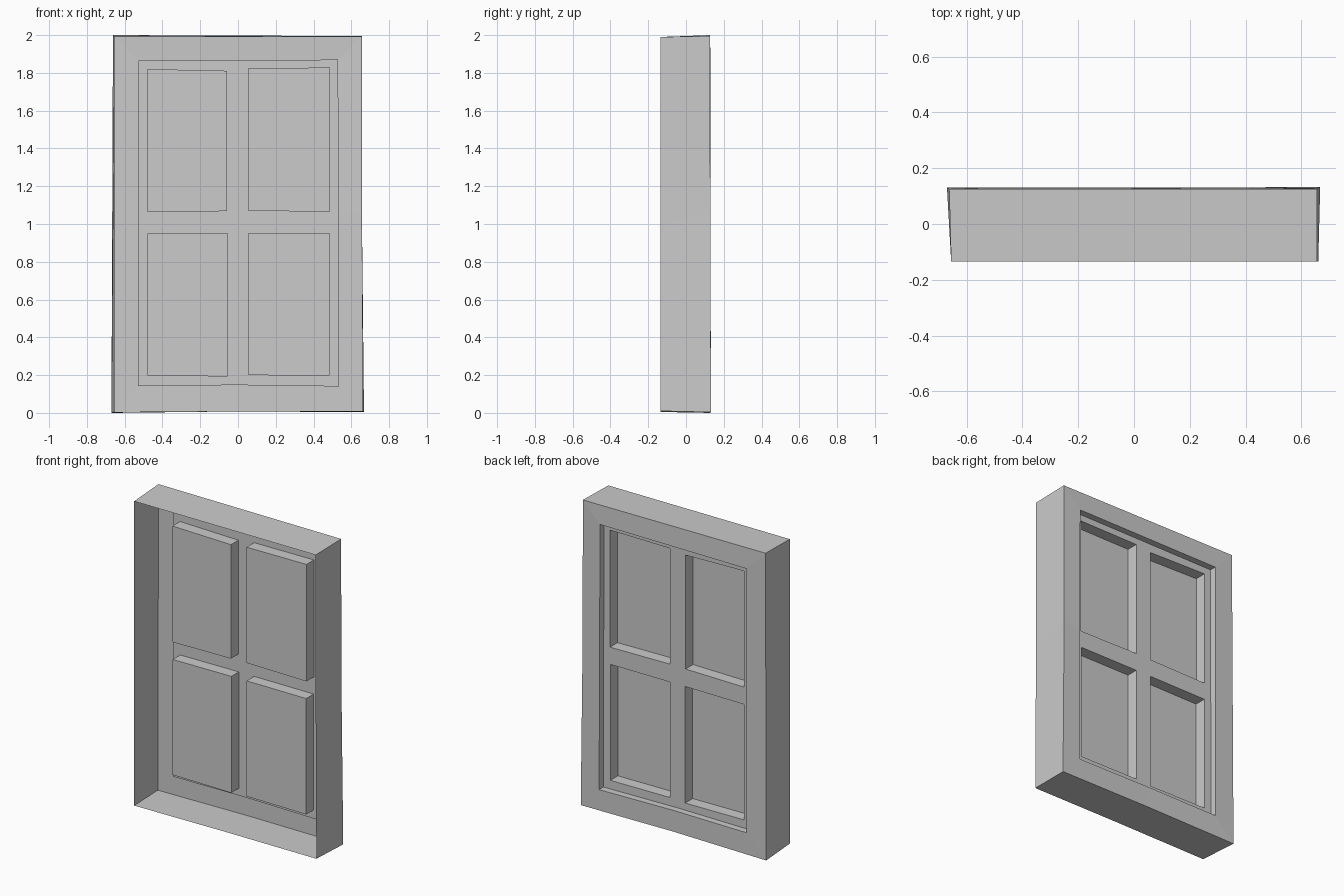
import bpy, bmesh

if "Cube" in bpy.data.objects:
    bpy.data.objects.remove(bpy.data.objects["Cube"])


def make_object(name, bm):
    bmesh.ops.remove_doubles(bm, verts=bm.verts, dist=0.0005)
    bmesh.ops.recalc_face_normals(bm, faces=bm.faces)
    mesh = bpy.data.meshes.new(name)
    bm.to_mesh(mesh)
    bm.free()
    obj = bpy.data.objects.new(name, mesh)
    bpy.context.collection.objects.link(obj)
    return obj


def bridge(bm, a, b):
    """Join two closed loops of points with quads."""
    va, vb = [bm.verts.new(p) for p in a], [bm.verts.new(p) for p in b]
    n = len(a)
    for i in range(n):
        j = (i + 1) % n
        bm.faces.new((va[i], va[j], vb[j], vb[i]))


def at_depth(loop, y):
    return [(p[0], y, p[2]) for p in loop]


STEP_Y, PANE_Y = 0.087, 0.010

# Slightly hand-warped loops: bottom left, bottom middle, bottom right,
# right middle, top right, top left
front_edge = [(-.655, -.135, .005), (0, -.135, .01), (.66, -.135, .01),
              (.655, -.135, 1.0), (.655, -.135, 1.99), (-.655, -.135, 1.99)]
back_edge = [(-.67, .131, 0), (0, .129, .008), (.667, .132, .004),
             (.656, .129, 1.05), (.656, .126, 1.995), (-.662, .126, 2.0)]
opening = [(-.53, .131, .143), (0, .129, .147), (.535, .132, .14),
           (.533, .129, 1.05), (.53, .130, 1.87), (-.527, .131, 1.865)]

# Outer casing: open-fronted walls, back flange and reveal
bm = bmesh.new()
bridge(bm, front_edge, back_edge)
bridge(bm, back_edge, opening)
bridge(bm, opening, at_depth(opening, STEP_Y))
make_object("window_casing", bm)

# Pane rectangles: x0, x1, z bottom left/right, z top left/right
panes = [(-.478, -.055, .197, .193, .95, .953),
         (.055, .485, .20, .197, .953, .953),
         (-.48, -.058, 1.063, 1.068, 1.82, 1.811),
         (.055, .487, 1.07, 1.065, 1.825, 1.828)]


def corners(p, y):
    x0, x1, b0, b1, t0, t1 = p
    return [(x0, y, b0), (x1, y, b1), (x1, y, t1), (x0, y, t0)]


ll, lr, ul, ur = [corners(p, STEP_Y) for p in panes]

# Sash: flat rim and glazing bars between the panes
bm = bmesh.new()
rim = at_depth(opening, STEP_Y)
bl, bmid, br, rmid, tr, tl = rim
faces = [(bl, bmid, ll[1], ll[0]), (bmid, br, lr[1], lr[0]),
         (bmid, lr[0], ll[1]),
         (br, rmid, ur[1], lr[2], lr[1]), (rmid, tr, ur[2], ur[1]),
         (tr, tl, ul[3], ul[2], ur[3], ur[2]),
         (tl, bl, ll[0], ll[3], ul[0], ul[3]),
         (ll[1], lr[0], lr[3], ll[2]), (ul[1], ur[0], ur[3], ul[2]),
         (ll[3], ll[2], ul[1], ul[0]), (lr[3], lr[2], ur[1], ur[0]),
         (ll[2], lr[3], ur[0], ul[1])]
for f in faces:
    bm.faces.new([bm.verts.new(p) for p in f])
make_object("sash_bars", bm)

# Recessed panes with their side walls
for name, p in zip(("lower_left", "lower_right", "upper_left", "upper_right"), panes):
    bm = bmesh.new()
    bridge(bm, corners(p, STEP_Y), corners(p, PANE_Y))
    bm.faces.new([bm.verts.new(c) for c in corners(p, PANE_Y)])
    make_object("pane_" + name, bm)
